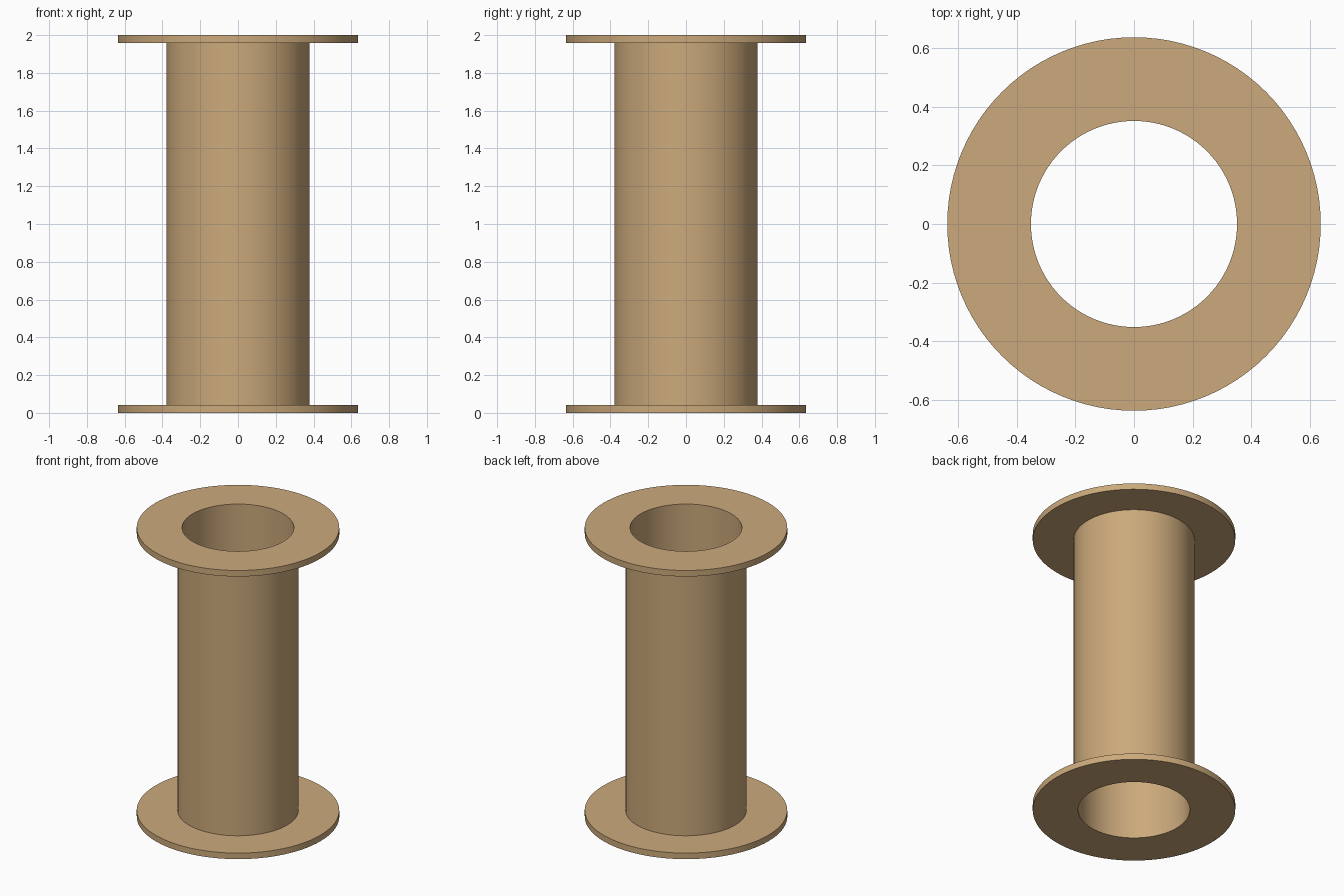
import bpy, bmesh, math

if "Cube" in bpy.data.objects:
    bpy.data.objects.remove(bpy.data.objects["Cube"])

SIDES = 96
FLANGE_R, TUBE_R, BORE_R = 0.636, 0.379, 0.351
HEIGHT, FLANGE_T = 2.0, 0.042

card = bpy.data.materials.new("tan_cardboard")
card.diffuse_color = (0.6, 0.4, 0.2, 1)
card.use_nodes = True
card.node_tree.nodes["Principled BSDF"].inputs["Base Color"].default_value = card.diffuse_color


def lathe(name, profile):
    """Revolve a closed (radius, z) profile around the z axis."""
    bm = bmesh.new()
    rings = []
    for r, z in profile:
        rings.append([bm.verts.new((r * math.cos(2 * math.pi * i / SIDES),
                                    r * math.sin(2 * math.pi * i / SIDES), z))
                      for i in range(SIDES)])
    for a, b in zip(rings, rings[1:] + rings[:1]):
        for i in range(SIDES):
            j = (i + 1) % SIDES
            bm.faces.new((a[i], a[j], b[j], b[i]))
    bmesh.ops.recalc_face_normals(bm, faces=bm.faces)
    mesh = bpy.data.meshes.new(name)
    bm.to_mesh(mesh)
    bm.free()
    mesh.materials.append(card)
    obj = bpy.data.objects.new(name, mesh)
    bpy.context.collection.objects.link(obj)
    bpy.ops.object.select_all(action='DESELECT')
    obj.select_set(True)
    bpy.context.view_layer.objects.active = obj
    bpy.ops.object.shade_smooth_by_angle(angle=math.radians(30))
    return obj


# Hollow spool: bore, two thin flanges and the core tube in one closed profile
lathe("spool", [
    (BORE_R, 0), (FLANGE_R, 0), (FLANGE_R, FLANGE_T), (TUBE_R, FLANGE_T),
    (TUBE_R, HEIGHT - FLANGE_T), (FLANGE_R, HEIGHT - FLANGE_T),
    (FLANGE_R, HEIGHT), (BORE_R, HEIGHT),
])
